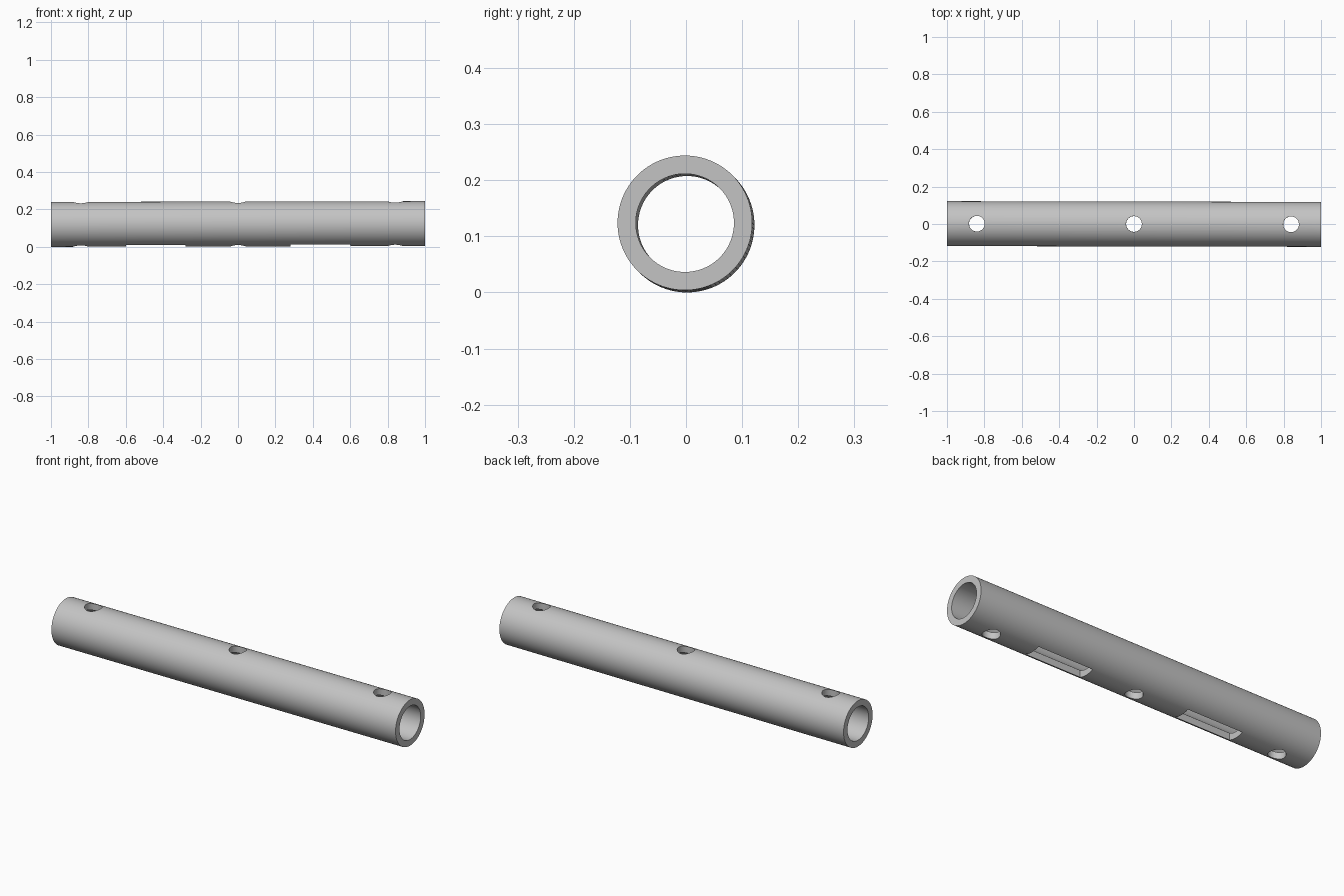
import bpy
import bmesh
from math import radians
from mathutils import Matrix, Vector

LENGTH, OUTER, BORE = 2.0, 0.12, 0.0875
HOLE_R, HOLE_X = 0.042, 0.84
SLOT_X, SLOT_LEN, SLOT_W = 0.44, 0.32, 0.09

if "Cube" in bpy.data.objects:
    bpy.data.objects.remove(bpy.data.objects["Cube"], do_unlink=True)

steel = bpy.data.materials.new("grey steel")
steel.use_nodes = True
grey = (0.55, 0.55, 0.55, 1)
steel.diffuse_color = grey
steel.node_tree.nodes["Principled BSDF"].inputs["Base Color"].default_value = grey


def make_object(name, bm):
    mesh = bpy.data.meshes.new(name)
    bm.to_mesh(mesh)
    bm.free()
    mesh.materials.append(steel)
    obj = bpy.data.objects.new(name, mesh)
    bpy.context.collection.objects.link(obj)
    return obj


def cylinder(name, radius, depth, segments, matrix):
    bm = bmesh.new()
    bmesh.ops.create_cone(bm, cap_ends=True, segments=segments, radius1=radius,
                          radius2=radius, depth=depth, matrix=matrix)
    return make_object(name, bm)


def box(name, size, centre):
    bm = bmesh.new()
    bmesh.ops.create_cube(bm, size=1, matrix=Matrix.Translation(centre)
                          @ Matrix.Diagonal((*size, 1)))
    return make_object(name, bm)


# Round bar lying along x
along_x = Matrix.Rotation(radians(90), 4, "Y")
tube = cylinder("tube", OUTER, LENGTH, 96, along_x)

# Bore, three cross holes through both walls, two slots in the underside
cutters = [cylinder("bore_cutter", BORE, LENGTH + 0.2, 96, along_x)]
for x in (-HOLE_X, 0, HOLE_X):
    cutters.append(cylinder("hole_cutter", HOLE_R, 0.4, 48,
                            Matrix.Translation((x, 0, 0))))
for x in (-SLOT_X, SLOT_X):
    cutters.append(box("slot_cutter", (SLOT_LEN, SLOT_W, 0.2),
                       Vector((x, 0, -0.1))))

for cutter in cutters:
    cutter.hide_render = True
    mod = tube.modifiers.new(cutter.name, "BOOLEAN")
    mod.operation = "DIFFERENCE"
    mod.solver = "EXACT"
    mod.object = cutter

# Bake the cuts and drop the cutters
bpy.context.view_layer.update()
graph = bpy.context.evaluated_depsgraph_get()
cut_mesh = bpy.data.meshes.new_from_object(tube.evaluated_get(graph))
tube.modifiers.clear()
tube.data = cut_mesh
cut_mesh.name = "tube"
cut_mesh.materials.clear()
cut_mesh.materials.append(steel)
for cutter in cutters:
    bpy.data.objects.remove(cutter, do_unlink=True)

# Tube rests with a very slight lean
lean = Matrix.Rotation(-0.002, 4, "Z") @ Matrix.Rotation(-0.002, 4, "Y")
cut_mesh.transform(Matrix.Translation((0, 0, OUTER + 0.002)) @ lean)

bpy.ops.object.select_all(action="DESELECT")
tube.select_set(True)
bpy.context.view_layer.objects.active = tube
bpy.ops.object.shade_smooth_by_angle(angle=radians(30))
